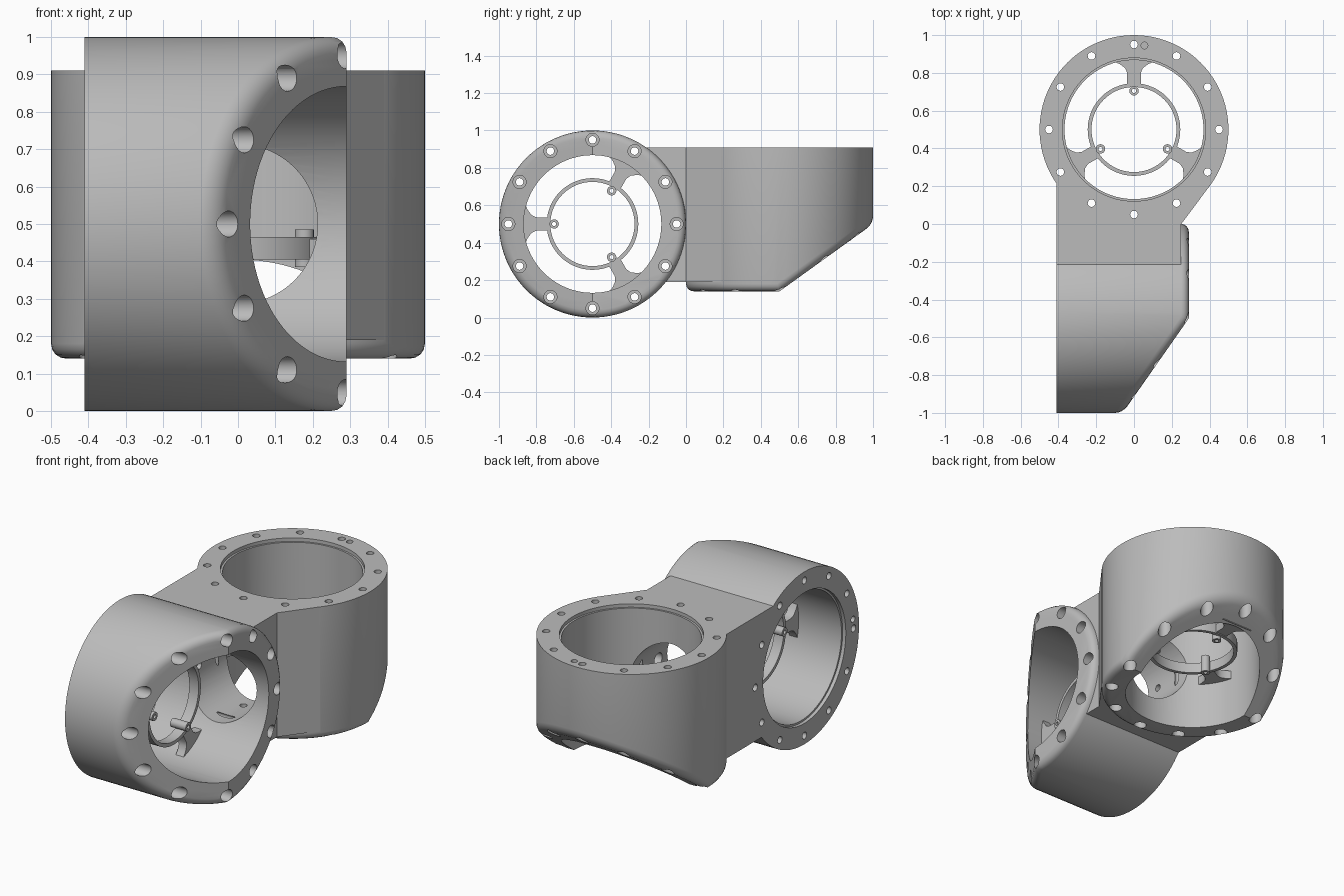
import bpy, bmesh, math
from mathutils import Matrix, Vector

if "Cube" in bpy.data.objects:
    bpy.data.objects.remove(bpy.data.objects["Cube"], do_unlink=True)

SEG = 96
RADIUS, BORE, RABBET, BOLT_CIRCLE = 0.5, 0.368, 0.379, 0.45

grey = bpy.data.materials.new("plain grey")
grey.use_nodes = True
colour = (0.5, 0.5, 0.5, 1)
grey.diffuse_color = colour
for node in grey.node_tree.nodes:
    if node.type == 'BSDF_PRINCIPLED':
        node.inputs["Base Color"].default_value = colour


def frame(x_axis, z_axis, origin):
    """Local z runs from the flat end to the slanted end, local x to the slant."""
    x, z = Vector(x_axis), Vector(z_axis)
    m = Matrix((x, z.cross(x), z)).transposed().to_4x4()
    m.translation = origin
    return m


def make_object(name, bm, matrix=None):
    if matrix:
        bm.transform(matrix)
    bmesh.ops.recalc_face_normals(bm, faces=bm.faces[:])
    mesh = bpy.data.meshes.new(name)
    bm.to_mesh(mesh)
    bm.free()
    mesh.materials.append(grey)
    ob = bpy.data.objects.new(name, mesh)
    bpy.context.scene.collection.objects.link(ob)
    return ob


def lathe(bm, profile, cx=0, cy=0, n=SEG, closed=False):
    rings = []
    for r, z in profile:
        angles = [2 * math.pi * i / n for i in range(n)]
        rings.append([bm.verts.new((cx + r * math.cos(a), cy + r * math.sin(a), z))
                      for a in angles])
    pairs = list(zip(rings, rings[1:]))
    if closed:
        pairs.append((rings[-1], rings[0]))
    else:
        bm.faces.new(rings[0])
        bm.faces.new(rings[-1])
    for lo, hi in pairs:
        for i in range(n):
            j = (i + 1) % n
            bm.faces.new((lo[i], lo[j], hi[j], hi[i]))


def prism(bm, outline, z0, z1, rotation=0):
    turn = Matrix.Rotation(rotation, 3, 'Z')
    lo = [bm.verts.new(turn @ Vector((x, y, z0))) for x, y in outline]
    hi = [bm.verts.new(turn @ Vector((x, y, z1))) for x, y in outline]
    bm.faces.new(lo)
    bm.faces.new(hi)
    for i in range(len(lo)):
        j = (i + 1) % len(lo)
        bm.faces.new((lo[i], lo[j], hi[j], hi[i]))


def drum(name, length, slope, matrix):
    """Cylinder with half of one end sloped and that end's rim rounded."""
    bm = bmesh.new()
    lo, hi = [], []
    for i in range(SEG):
        a = 2 * math.pi * i / SEG
        x, y = RADIUS * math.cos(a), RADIUS * math.sin(a)
        lo.append(bm.verts.new((x, y, 0)))
        hi.append(bm.verts.new((x, y, length - slope * max(x, 0))))
    bm.faces.new(lo)
    q = SEG // 4
    bm.faces.new([hi[i] for i in range(-q, q + 1)])
    bm.faces.new([hi[i] for i in range(q, 3 * q + 1)])
    for i in range(SEG):
        j = (i + 1) % SEG
        bm.faces.new((lo[i], lo[j], hi[j], hi[i]))
    bmesh.ops.recalc_face_normals(bm, faces=bm.faces[:])
    rim = [bm.edges.get((hi[i], hi[(i + 1) % SEG])) for i in range(SEG)]
    bmesh.ops.bevel(bm, geom=rim, offset=0.04, offset_type='OFFSET', segments=4,
                    profile=0.5, affect='EDGES', clamp_overlap=True)
    return make_object(name, bm, matrix)


def drum_cutter(name, length, slope, pin_side, matrix):
    """Bore with a shallow step, counterbored bolt holes and a blind pin hole."""
    bm = bmesh.new()
    over = 0.06
    lathe(bm, [(RABBET, -over), (RABBET, 0.02), (BORE, 0.02), (BORE, length + over)])
    for k in range(12):
        a = k * math.pi / 6
        x, y = BOLT_CIRCLE * math.cos(a), BOLT_CIRCLE * math.sin(a)
        floor = length - slope * max(x, 0) - 0.1
        lathe(bm, [(0.02, -over), (0.02, floor), (0.035, floor), (0.035, length + over)],
              x, y, 24)
    lathe(bm, [(0.018, -over), (0.018, 0.1)], BOLT_CIRCLE - 0.005, 0.055 * pin_side, 24)
    return make_object(name, bm, matrix)


def spider(name, z0, matrix):
    """Thin ring on three flared arms, with a small tube at each arm."""
    bm = bmesh.new()
    z1 = z0 + 0.06
    lathe(bm, [(0.225, z0), (0.245, z0), (0.245, z1), (0.225, z1)], closed=True)
    side = [(0.235, 0.036), (0.3, 0.036), (0.325, 0.047),
            (0.345, 0.073), (0.357, 0.1), (0.38, 0.1)]
    outline = side + [(x, -y) for x, y in reversed(side)]
    for k in range(3):
        a = k * 2 * math.pi / 3
        prism(bm, outline, z0 + 0.005, z1 - 0.005, a)
        lathe(bm, [(0.011, z0 - 0.02), (0.025, z0 - 0.02), (0.025, z1 + 0.02),
                   (0.011, z1 + 0.02)], 0.205 * math.cos(a), 0.205 * math.sin(a), 24, True)
    return make_object(name, bm, matrix)


def combine(target, other, operation):
    mod = target.modifiers.new("combine", 'BOOLEAN')
    mod.operation = operation
    mod.solver = 'EXACT'
    mod.object = other
    bpy.ops.object.select_all(action='DESELECT')
    bpy.context.view_layer.objects.active = target
    target.select_set(True)
    bpy.ops.object.modifier_apply(modifier=mod.name)
    bpy.data.objects.remove(other, do_unlink=True)


# Length, slope, pin side, ring height and placement of the two drums
front = dict(length=0.70, slope=0.70, matrix=frame((0, -1, 0), (1, 0, 0), (-0.41, -0.5, 0.5)))
rear = dict(length=0.77, slope=0.72, matrix=frame((0, 1, 0), (0, 0, -1), (0, 0.5, 0.91)))

# Housing: two drums joined by a straight-sided bridge
housing = drum("housing", **rear)
bm = bmesh.new()
prism(bm, [(-0.41, -0.5), (0.25, -0.5), (0.25, 0), (0.39, 0.187), (0.2, 0.4),
           (-0.2, 0.4), (-0.41, 0.214)], 0.19, 0.91)
combine(housing, make_object("bridge", bm), 'UNION')
combine(housing, drum("front_drum", **front), 'UNION')

# Bores, bolt holes and the round window between the drums
combine(housing, drum_cutter("front_cutter", pin_side=-1, **front), 'DIFFERENCE')
combine(housing, drum_cutter("rear_cutter", pin_side=1, **rear), 'DIFFERENCE')
bm = bmesh.new()
lathe(bm, [(0.213, -0.3), (0.213, 0.3)])
window = make_object("window_cutter", bm, frame((1, 0, 0), (0, 1, 0), (0, 0, 0.5)))
combine(housing, window, 'DIFFERENCE')
housing.data.materials.clear()
housing.data.materials.append(grey)

# Inner rings on arms
front_ring = spider("front_inner_ring", 0.29, front["matrix"])
rear_ring = spider("rear_inner_ring", 0.445, rear["matrix"])

for ob in (housing, front_ring, rear_ring):
    bpy.ops.object.select_all(action='DESELECT')
    bpy.context.view_layer.objects.active = ob
    ob.select_set(True)
    bpy.ops.object.shade_smooth_by_angle(angle=math.radians(30))
